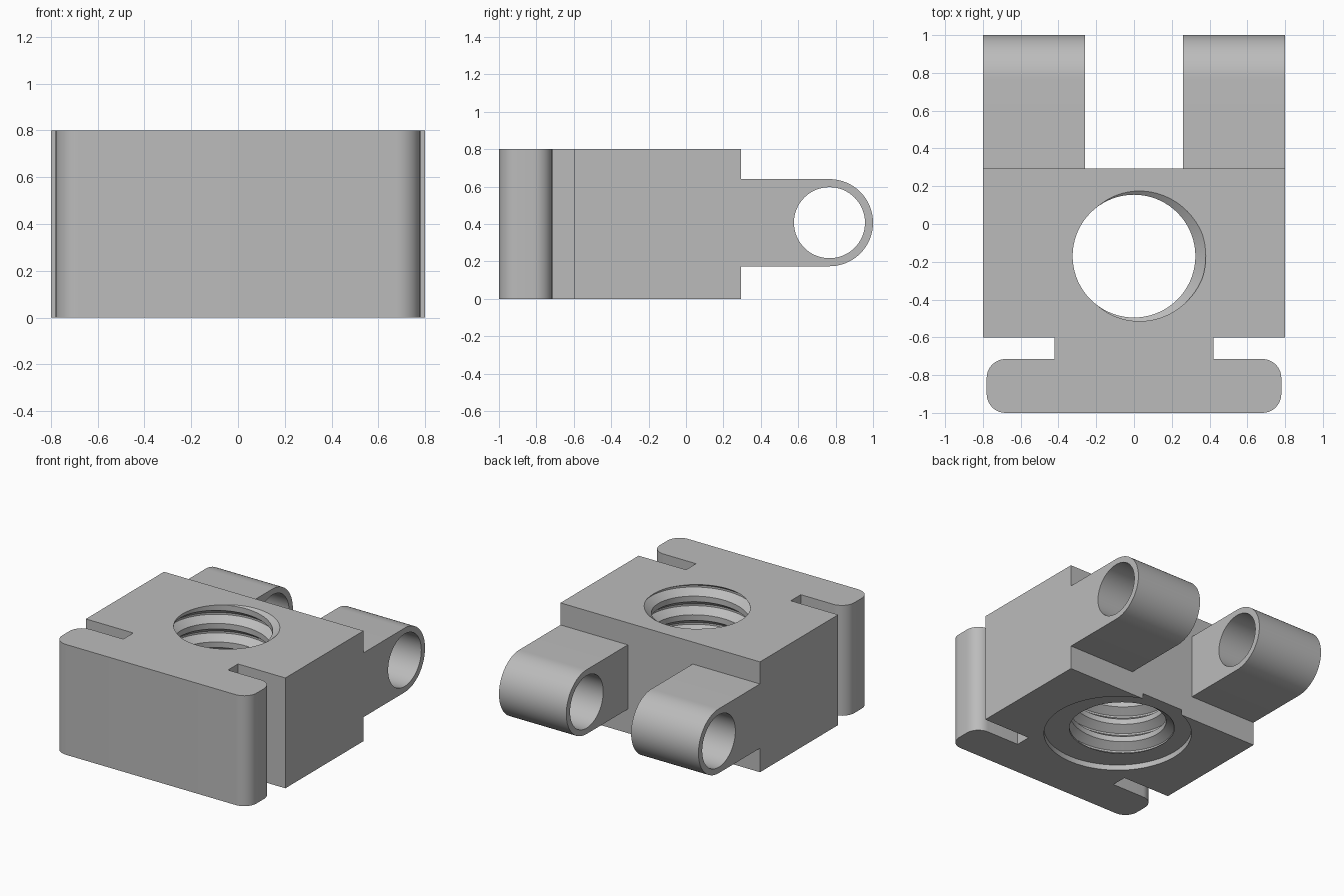
import bpy, bmesh, math
from math import pi, cos, sin, tau

if "Cube" in bpy.data.objects:
    bpy.data.objects.remove(bpy.data.objects["Cube"])

grey = bpy.data.materials.new("plain_grey")
grey.use_nodes = True
colour = (0.5, 0.5, 0.5, 1)
grey.diffuse_color = colour
grey.node_tree.nodes["Principled BSDF"].inputs["Base Color"].default_value = colour


def to_object(name, bm):
    bmesh.ops.recalc_face_normals(bm, faces=bm.faces)
    mesh = bpy.data.meshes.new(name)
    bm.to_mesh(mesh)
    bm.free()
    mesh.materials.append(grey)
    obj = bpy.data.objects.new(name, mesh)
    bpy.context.collection.objects.link(obj)
    return obj


def prism(name, points, offset):
    """Closed outline of 3D points, extruded along offset."""
    bm = bmesh.new()
    face = bm.faces.new([bm.verts.new(p) for p in points])
    new = bmesh.ops.extrude_face_region(bm, geom=[face])["geom"]
    verts = [v for v in new if isinstance(v, bmesh.types.BMVert)]
    bmesh.ops.translate(bm, verts=verts, vec=offset)
    return to_object(name, bm)


def arc(cx, cy, r, start, end, steps):
    return [(cx + r * cos(start + (end - start) * i / steps),
             cy + r * sin(start + (end - start) * i / steps)) for i in range(steps + 1)]


def combine(target, other, operation):
    """Apply a boolean and discard the helper."""
    mod = target.modifiers.new(operation, 'BOOLEAN')
    mod.operation, mod.object, mod.solver = operation, other, 'EXACT'
    bpy.context.view_layer.objects.active = target
    bpy.ops.object.modifier_apply(modifier=mod.name)
    bpy.data.objects.remove(other)


def thread_cutter(cx, cy, minor, major, pitch, phase, turns, segs=72):
    """Solid screw: a helical profile swept round the axis, closed by two cones."""
    profile = [(0, minor), (0.3, minor), (0.6, major), (0.7, major)]
    n = len(profile)
    bm = bmesh.new()
    cols = []
    for s in range(segs):
        a = tau * s / segs
        cols.append([])
        for j in range(n * turns + 1):
            t, r = profile[j % n]
            z = phase + pitch * (j // n + t + s / segs)
            cols[-1].append(bm.verts.new((cx + r * cos(a), cy + r * sin(a), z)))
    for s in range(segs):
        nxt, shift = (cols[s + 1], 0) if s < segs - 1 else (cols[0], n)
        for j in range(n * turns - shift):
            bm.faces.new((cols[s][j], nxt[j + shift], nxt[j + shift + 1], cols[s][j + 1]))
    low, high = bm.verts.new((cx, cy, -0.9)), bm.verts.new((cx, cy, 1.7))
    for e in [e for e in bm.edges if e.is_boundary]:
        a, b = e.verts
        bm.faces.new((a, b, high if a.co.z > 0.4 else low))
    return to_object("thread_cutter", bm)


# Block, neck and rounded front plate share one outline
corner = 0.1
right_half = [(0.78 - corner, -1)]
right_half = arc(0.78 - corner, -1 + corner, corner, -pi / 2, 0, 10)
right_half += arc(0.78 - corner, -0.715 - corner, corner, 0, pi / 2, 10)
right_half += [(0.42, -0.715), (0.42, -0.6), (0.8, -0.6), (0.8, 0.295)]
outline = right_half + [(-x, y) for x, y in reversed(right_half)]
body = prism("threaded_mount_body", [(x, y, 0) for x, y in outline], (0, 0, 0.8))

# Pair of hinge lugs with pin holes
lug_y, lug_z, lug_r = 0.767, 0.407, 0.233
lug = [(0.2, lug_z - lug_r)] + arc(lug_y, lug_z, lug_r, -pi / 2, pi / 2, 32) + [(0.2, lug_z + lug_r)]
for x in (-0.8, 0.26):
    combine(body, prism("hinge_lug", [(x, y, z) for y, z in lug], (0.54, 0, 0)), 'UNION')
pin = arc(lug_y, lug_z, 0.19, 0, tau, 64)[:-1]
combine(body, prism("pin_hole", [(-1, y, z) for y, z in pin], (2, 0, 0)), 'DIFFERENCE')

# Shallow round recess underneath, then the threaded bore
recess = arc(0, -0.17, 0.495, 0, tau, 96)[:-1]
combine(body, prism("recess", [(x, y, -0.1) for x, y in recess], (0, 0, 0.14)), 'DIFFERENCE')
pitch = 0.135
combine(body, thread_cutter(0, -0.17, 0.325, 0.38, pitch, 0.8 - pitch * 8.65, 12), 'DIFFERENCE')

# Smooth rounds, crisp edges
bpy.ops.object.select_all(action='DESELECT')
body.select_set(True)
bpy.context.view_layer.objects.active = body
bpy.ops.object.shade_smooth_by_angle(angle=math.radians(25))
